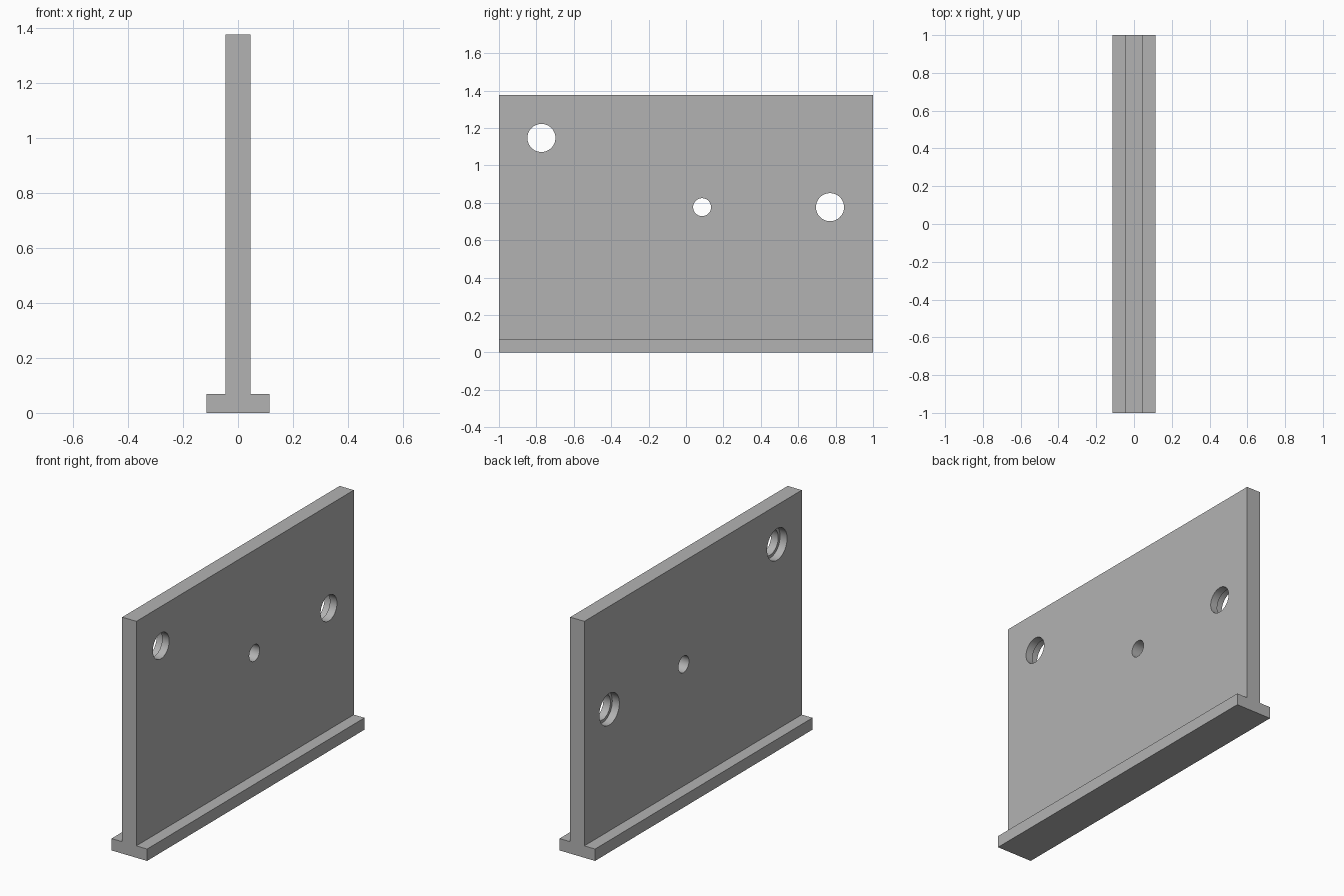
import bpy
import bmesh
import math
from mathutils import Matrix

if "Cube" in bpy.data.objects:
    bpy.data.objects.remove(bpy.data.objects["Cube"], do_unlink=True)

WEB, FLANGE = 0.0455, 0.1145      # half widths
FLANGE_TOP, TOP = 0.069, 1.376

grey = bpy.data.materials.new("plain grey")
grey.use_nodes = True
colour = (0.45, 0.45, 0.45, 1)
grey.diffuse_color = colour
grey.node_tree.nodes["Principled BSDF"].inputs["Base Color"].default_value = colour


def add_object(name, bm):
    bmesh.ops.recalc_face_normals(bm, faces=bm.faces)
    mesh = bpy.data.meshes.new(name)
    bm.to_mesh(mesh)
    bm.free()
    mesh.materials.append(grey)
    obj = bpy.data.objects.new(name, mesh)
    bpy.context.collection.objects.link(obj)
    return obj


def drill(target, y, z, radius, x_start, x_end):
    """Cut a round hole along x through the target."""
    bm = bmesh.new()
    place = Matrix.Translation(((x_start + x_end) / 2, y, z)) @ Matrix.Rotation(math.pi / 2, 4, "Y")
    bmesh.ops.create_cone(bm, cap_ends=True, segments=64, radius1=radius, radius2=radius,
                          depth=x_end - x_start, matrix=place)
    cutter = add_object("hole_cutter", bm)
    cutter.hide_render = True
    cut = target.modifiers.new("hole", "BOOLEAN")
    cut.operation = "DIFFERENCE"
    cut.solver = "EXACT"
    cut.object = cutter
    bpy.ops.object.modifier_apply(modifier=cut.name)
    bpy.data.objects.remove(cutter, do_unlink=True)


# Upright plate and foot flange: one inverted T profile swept along y
half = [(FLANGE, 0), (FLANGE, FLANGE_TOP), (WEB, FLANGE_TOP), (WEB, TOP)]
profile = half + [(-x, z) for x, z in reversed(half)]
bm = bmesh.new()
end = bm.faces.new([bm.verts.new((x, -1, z)) for x, z in profile])
swept = bmesh.ops.extrude_face_region(bm, geom=[end], use_keep_orig=True)
bmesh.ops.translate(bm, vec=(0, 2, 0),
                    verts=[v for v in swept["geom"] if isinstance(v, bmesh.types.BMVert)])
plate = add_object("flanged_plate", bm)
bpy.context.view_layer.objects.active = plate
plate.select_set(True)

# Two counterbored mounting holes, wider on the -x side
for y, z in ((-0.773, 1.147), (0.77, 0.777)):
    drill(plate, y, z, 0.075, -0.1, 0.1)
    drill(plate, y, z, 0.092, -0.1, 0)

# Small plain hole
drill(plate, 0.086, 0.777, 0.048, -0.1, 0.1)

bpy.ops.object.shade_smooth_by_angle(angle=math.radians(30))
